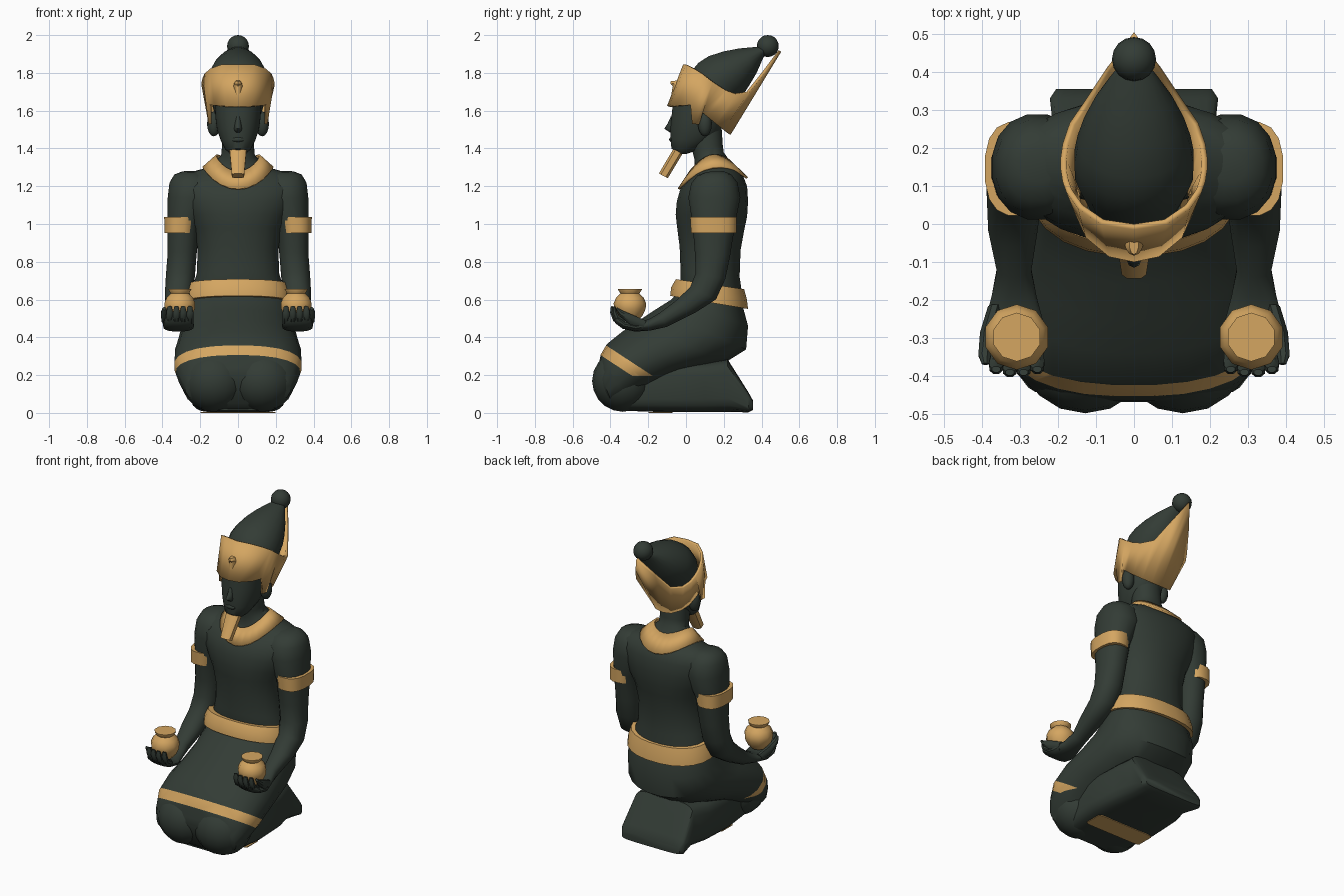
import bpy, bmesh, math
from mathutils import Vector


def material(name, rgb):
    m = bpy.data.materials.new(name)
    m.diffuse_color = (*rgb, 1)
    return m


DARK = material("dark green stone", (0.033, 0.045, 0.036))
GOLD = material("gold", (0.66, 0.38, 0.12))


def finish(name, bm, mats, angle=40):
    bmesh.ops.recalc_face_normals(bm, faces=bm.faces)
    me = bpy.data.meshes.new(name)
    bm.to_mesh(me)
    bm.free()
    ob = bpy.data.objects.new(name, me)
    bpy.context.collection.objects.link(ob)
    for m in mats:
        me.materials.append(m)
    bpy.ops.object.select_all(action='DESELECT')
    ob.select_set(True)
    bpy.context.view_layer.objects.active = ob
    bpy.ops.object.shade_smooth_by_angle(angle=math.radians(angle))
    return ob


def paint_hem(bm):
    # slanted gold band between two parallel planes
    n = Vector((0, 0.55, 0.84))
    for no, d in ((n, 0.008), (n, 0.067), (Vector((0, 0, 1)), 0.195)):
        geom = bm.verts[:] + bm.edges[:] + bm.faces[:]
        bmesh.ops.bisect_plane(bm, geom=geom, plane_co=no * d, plane_no=no)
    for f in bm.faces:
        c = f.calc_center_median()
        f.material_index = int(0.008 < c.dot(n) < 0.067 and c.z > 0.195 and c.y < 0)


def loft(name, rings, mat, sides=18, power=2.0, flip=1, hem=False, angle=40):
    """Each ring: front/top point y,z, back/bottom point y,z, half width, x centre."""
    bm = bmesh.new()
    loops = []
    for r in rings:
        y1, z1, y2, z2, w = r[:5]
        cx = r[5] if len(r) > 5 else 0
        loop = []
        for i in range(sides):
            a = 2 * math.pi * (i + 0.5) / sides
            c, s = math.cos(a), math.sin(a)
            u = math.copysign(abs(c) ** (2 / power), c)
            v = math.copysign(abs(s) ** (2 / power), s)
            k = (1 + v) / 2
            loop.append(bm.verts.new((flip * (cx + w * u), y1 + (y2 - y1) * k, z1 + (z2 - z1) * k)))
        loops.append(loop)
    for a, b in zip(loops, loops[1:]):
        for i in range(sides):
            j = (i + 1) % sides
            bm.faces.new((a[i], a[j], b[j], b[i]))
    bm.faces.new(loops[0])
    bm.faces.new(loops[-1])
    if hem:
        paint_hem(bm)
    return finish(name, bm, [mat, GOLD] if hem else [mat], angle)


def ellipsoid(name, loc, rad, mat, hem=False, segs=16):
    bm = bmesh.new()
    bmesh.ops.create_uvsphere(bm, u_segments=segs, v_segments=segs // 2 + 2, radius=1)
    for v in bm.verts:
        v.co = Vector([l + r * c for l, r, c in zip(loc, rad, v.co)])
    if hem:
        paint_hem(bm)
    return finish(name, bm, [mat, GOLD] if hem else [mat])


def strip(name, lower, upper, thick):
    # closed band between two matching loops
    bm = bmesh.new()
    a = [bm.verts.new(p) for p in lower]
    b = [bm.verts.new(p) for p in upper]
    n = len(a)
    for i in range(n):
        j = (i + 1) % n
        bm.faces.new((a[i], a[j], b[j], b[i]))
    ob = finish(name, bm, [GOLD], 70)
    m = ob.modifiers.new("thickness", 'SOLIDIFY')
    m.thickness = thick
    m.offset = -1
    return ob


# torso and neck
loft("torso", [
    (0.0, .56, .30, .50, .25), (-.03, .66, .30, .62, .25), (-.03, .75, .285, .72, .22),
    (-.035, .88, .29, .86, .215), (-.048, .98, .31, .97, .235), (-.056, 1.05, .325, 1.04, .27),
    (-.05, 1.12, .33, 1.12, .305), (-.03, 1.19, .325, 1.2, .325), (.01, 1.235, .305, 1.25, .31),
    (.035, 1.262, .28, 1.28, .26), (.045, 1.285, .25, 1.31, .16),
    (.045, 1.34, .20, 1.38, .09), (.035, 1.38, .195, 1.42, .086),
    (.02, 1.46, .19, 1.5, .085)],
    DARK, 24, 2.15)

# skirt over hips and thighs, knees, lower legs
loft("skirt", [
    (-.02, .66, .30, .57, .26), (-.08, .60, .33, .46, .285), (-.16, .55, .32, .335, .30),
    (-.25, .49, .20, .26, .318), (-.34, .43, .0, .20, .337), (-.42, .365, -.18, .12, .338),
    (-.452, .31, -.30, .04, .312), (-.465, .24, -.38, .02, .28), (-.468, .2, -.42, .05, .22)],
    DARK, 24, 2.2, hem=True)
for side, tag in ((-1, "left"), (1, "right")):
    ellipsoid("knee_" + tag, (side * .128, -.335, .169), (.172, .162, .163), DARK, True)
loft("lower_legs", [
    (-.38, .24, -.38, .012, .22), (-.1, .27, -.1, .003, .25), (.1, .27, .1, .003, .24),
    (.22, .285, .22, .003, .21), (.33, .11, .33, .003, .222), (.355, .065, .355, .015, .205)],
    DARK, 20, 5)

# hem piece under the legs
loft("hem_underside", [(-.20, 0, -.07, 0, .2), (-.20, .005, -.07, .005, .2)], GOLD, 12, 12)

# belt
loft("belt", [(-.085, .62, .330, .550, .285), (-.08, .665, .324, .60, .28),
              (-.055, .708, .309, .655, .262)], GOLD, 24, 2.3)

# arms, hands, bands and pots
for side, tag in ((-1, "left"), (1, "right")):
    loft("arm_" + tag, [
        (.11, 1.276, .20, 1.28, .045, .25), (.06, 1.258, .24, 1.264, .087, .252),
        (.025, 1.215, .275, 1.22, .118, .247), (.01, 1.14, .29, 1.14, .12, .254),
        (.033, 1.0, .262, 1.0, .088, .288), (.045, .85, .235, .83, .078, .296),
        (.05, .74, .21, .71, .078, .305), (.02, .665, .16, .60, .074, .314),
        (-.06, .59, .05, .53, .066, .318), (-.14, .53, -.10, .455, .046, .315),
        (-.19, .50, -.19, .435, .06, .315), (-.26, .475, -.27, .43, .08, .315),
        (-.32, .485, -.335, .445, .083, .315), (-.355, .515, -.375, .475, .072, .315),
        (-.365, .53, -.385, .50, .05, .315)], DARK, 16, 2.2, side)
    loft("armband_" + tag, [(.025, .953, .268, .953, .08, .310), (.02, 1.037, .27, 1.037, .088, .304)],
         GOLD, 16, 2.6, side)
    for k in range(4):
        x = .308 + (k - 1.5) * .036
        d = .008 * abs(k - 1.5)
        loft("finger_%s_%d" % (tag, k), [
            (-.33 + d, .495, -.345 + d, .457, .019, x), (-.365 + d, .515, -.39 + d, .485, .02, x),
            (-.375 + d, .535, -.407 + d, .53, .019, x), (-.385 + d, .562, -.402 + d, .565, .012, x)],
            DARK, 8, flip=side)
    loft("thumb_" + tag, [
        (-.21, .49, -.23, .44, .02, .365), (-.28, .52, -.295, .465, .021, .385),
        (-.34, .545, -.35, .51, .018, .392), (-.365, .56, -.37, .545, .01, .39)], DARK, 8, flip=side)
    pot = [(.49, .045), (.515, .067), (.55, .083), (.58, .086), (.61, .073), (.632, .05), (.653, .064), (.657, .064)]
    loft("pot_" + tag, [(-.297 - r, z, -.297 + r, z, r, .308) for z, r in pot], GOLD, 10, flip=side)

# broad collar
ring = [2 * math.pi * i / 24 for i in range(24)]
outer = [(.188 * math.cos(t), .142 + .186 * math.sin(t),
          1.303 + .03 * math.sin(t) - .085 * math.sin(t) ** 2) for t in ring]
inner = [(.118 * math.cos(t), .125 + .108 * math.sin(t),
          1.365 + .03 * math.sin(t) - .055 * math.sin(t) ** 2) for t in ring]
strip("collar", outer, inner, .012)

# head
loft("head", [
    (-.05, 1.375, .0, 1.37, .04), (-.078, 1.40, .06, 1.39, .068), (-.083, 1.45, .14, 1.44, .093),
    (-.083, 1.51, .185, 1.49, .112), (-.078, 1.57, .20, 1.55, .12), (-.07, 1.65, .20, 1.62, .123)],
    DARK, 20, 2.2)
loft("nose", [(-.08, 1.57, -.05, 1.56, .012), (-.098, 1.53, -.05, 1.525, .018),
              (-.115, 1.505, -.05, 1.50, .022), (-.085, 1.485, -.05, 1.485, .016)], DARK, 10, angle=80)
ellipsoid("lips", (0, -.077, 1.447), (.035, .012, .013), DARK, segs=10)
for side, tag in ((-1, "left"), (1, "right")):
    ellipsoid("ear_" + tag, (side * .128, .10, 1.53), (.036, .037, .066), DARK, segs=12)

# ceremonial beard
loft("beard", [(-.065, 1.403, -.015, 1.375, .047), (-.145, 1.268, -.095, 1.242, .034)], GOLD, 8, 3)

# tall dark inner crown with knob
loft("inner_crown", [
    (-.04, 1.63, .19, 1.52, .12), (.02, 1.80, .25, 1.62, .157), (.065, 1.855, .29, 1.68, .158),
    (.12, 1.89, .315, 1.70, .150), (.20, 1.915, .34, 1.74, .132), (.28, 1.93, .375, 1.80, .102),
    (.36, 1.937, .405, 1.87, .064), (.41, 1.94, .42, 1.90, .04)], DARK, 20)
ellipsoid("crown_knob", (0, .433, 1.942), (.058, .058, .058), DARK)

# gold outer crown with side tabs and raised back
low = [(0, -.085, 1.62), (.06, -.072, 1.62), (.115, -.025, 1.625), (.139, .03, 1.63),
       (.14, .035, 1.53), (.14, .07, 1.53), (.141, .075, 1.60), (.139, .11, 1.575),
       (.125, .155, 1.535), (.095, .19, 1.505), (.05, .215, 1.485), (0, .222, 1.48)]
high = [(0, .0, 1.84), (.08, .012, 1.84), (.135, .05, 1.82), (.163, .09, 1.795),
        (.172, .115, 1.775), (.177, .14, 1.755), (.178, .17, 1.735), (.172, .21, 1.71),
        (.155, .26, 1.692), (.115, .32, 1.70), (.065, .40, 1.80), (0, .49, 1.92)]


def mirrored(pts):
    return pts + [(-x, y, z) for x, y, z in pts[-2:0:-1]]


strip("outer_crown", mirrored(low), mirrored(high), .016)

# brow ornament
loft("brow_ornament", [
    (-.078, 1.655, -.05, 1.655, .007), (-.077, 1.69, -.04, 1.69, .016), (-.07, 1.73, -.03, 1.73, .025),
    (-.083, 1.742, -.03, 1.745, .022), (-.08, 1.757, -.03, 1.76, .012)], GOLD, 10)
